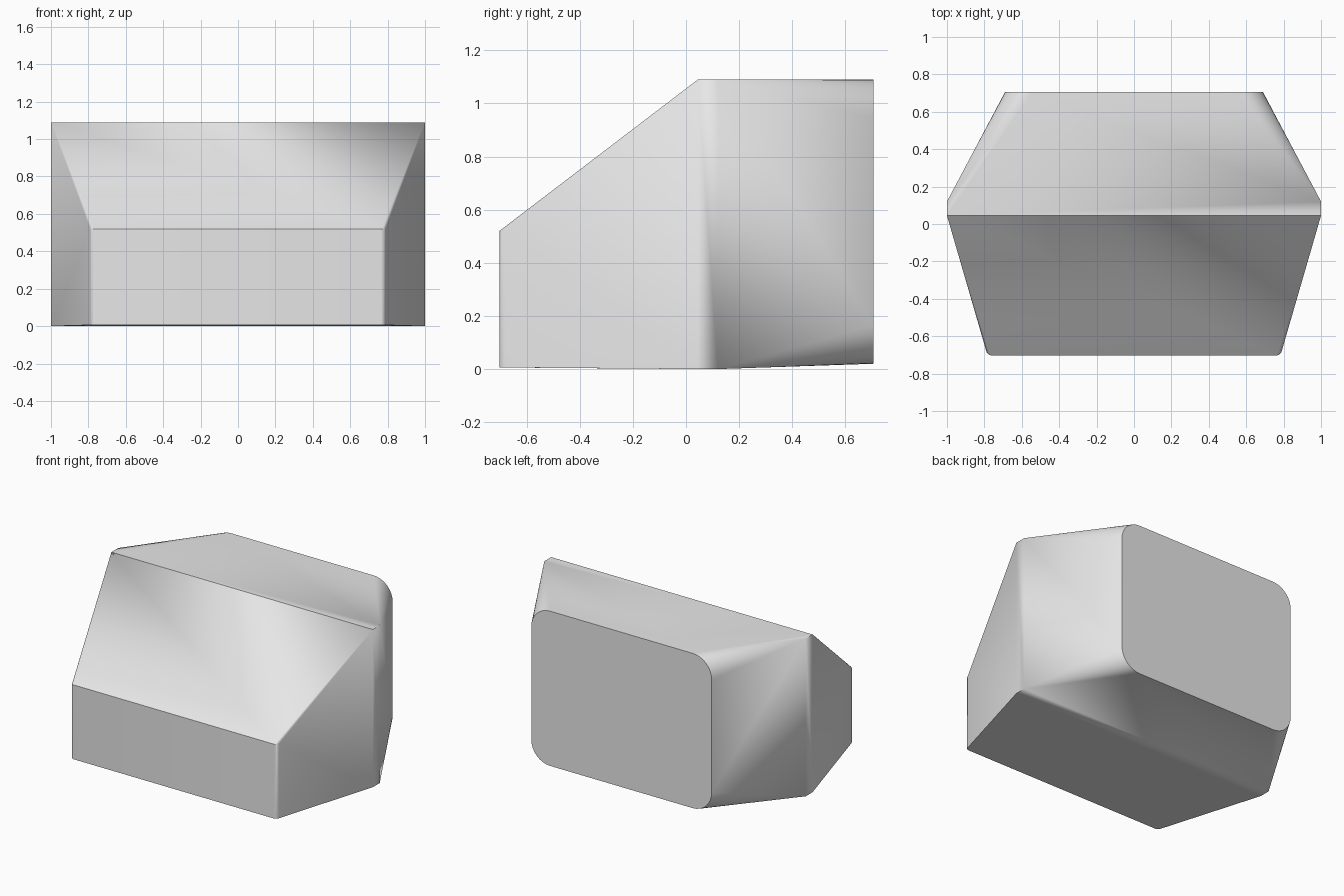
import bpy, bmesh
from math import sin, cos, pi, radians

cube = bpy.data.objects.get("Cube")
if cube:
    bpy.data.objects.remove(cube, do_unlink=True)

STEPS = 8
TOP = 1.09
points = []


def arc(cx, cy, rx, ry, start):
    """Quarter-turn arc of 2D points beginning at the start angle."""
    angles = [start + pi / 2 * i / STEPS for i in range(STEPS + 1)]
    return [(cx + rx * cos(a), cy + ry * sin(a)) for a in angles]


# Low front end: corners rounded in plan
for x, y in arc(0.765, -0.665, 0.027, 0.037, -pi / 2):
    points += [(x, y, 0.006), (x, y, 0.52)]

# Widest section: narrow flat between the two tapers
for y in (0.045, 0.12):
    points += [(1.0, y, 0.0), (1.0, y, TOP)]

# Back end: upright rounded rectangle
R = 0.145
for cz, start in ((0.02 + R, -pi / 2), (TOP - R, 0)):
    points += [(x, 0.705, z) for x, z in arc(0.69 - R, cz, R, R, start)]

# Wrap the mirrored sections in one convex shell
bm = bmesh.new()
for x, y, z in points:
    for side in (1, -1):
        bm.verts.new((side * x, y, z))
bmesh.ops.convex_hull(bm, input=bm.verts)
bmesh.ops.dissolve_limit(bm, angle_limit=radians(0.3),
                         verts=bm.verts, edges=bm.edges)
bmesh.ops.recalc_face_normals(bm, faces=bm.faces)

mesh = bpy.data.meshes.new("wedge_body")
bm.to_mesh(mesh)
bm.free()
body = bpy.data.objects.new("wedge_body", mesh)
bpy.context.collection.objects.link(body)

# Plain grey finish
grey = bpy.data.materials.new("light_grey")
grey.use_nodes = True
colour = (0.8, 0.8, 0.8, 1)
grey.diffuse_color = colour
grey.node_tree.nodes["Principled BSDF"].inputs["Base Color"].default_value = colour
mesh.materials.append(grey)

# Smooth the rounded corners, keep the creases
bpy.ops.object.select_all(action="DESELECT")
body.select_set(True)
bpy.context.view_layer.objects.active = body
bpy.ops.object.shade_smooth_by_angle(angle=radians(30))
